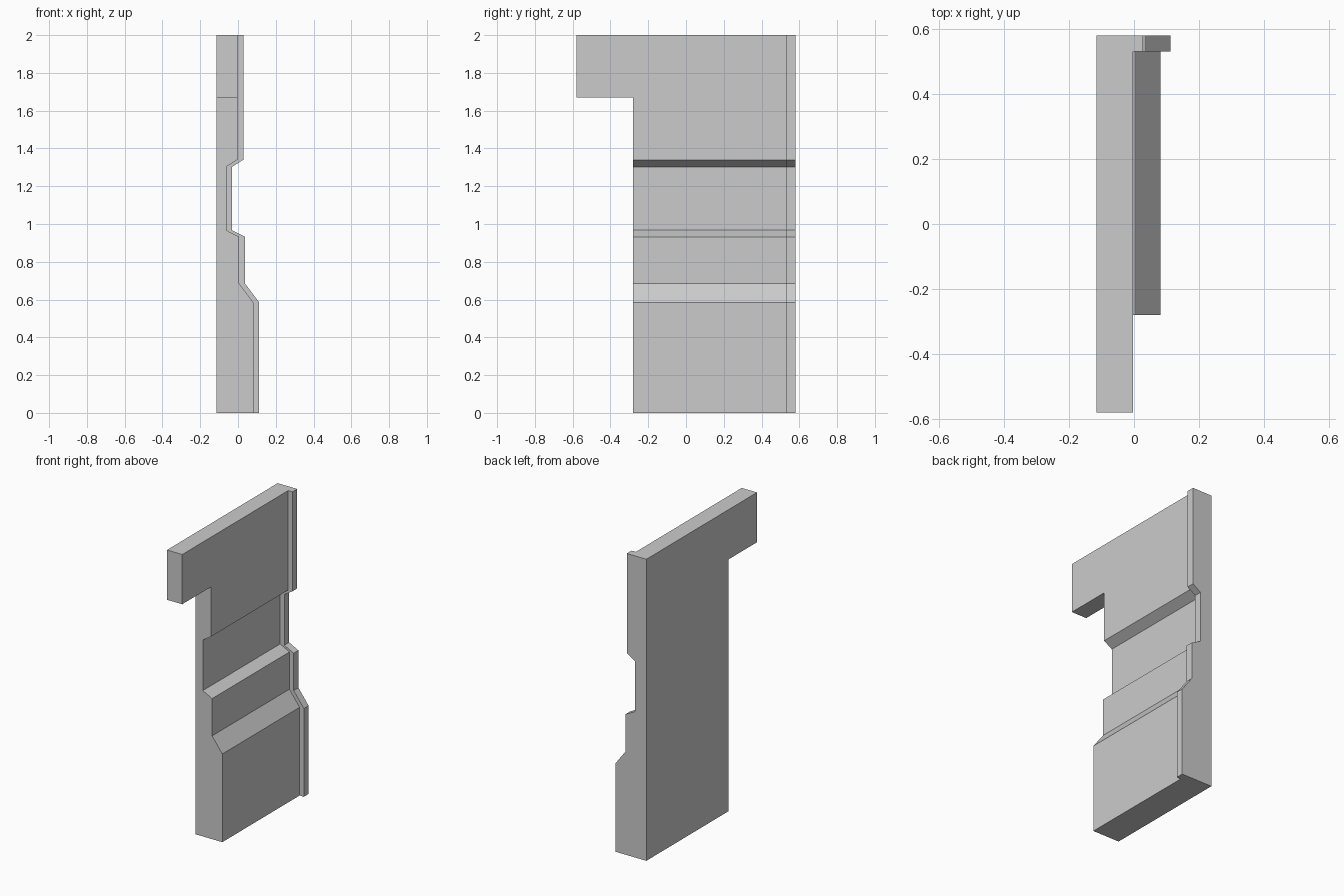
import bpy, bmesh

if "Cube" in bpy.data.objects:
    bpy.data.objects.remove(bpy.data.objects["Cube"])

BACK_X, ARM_Z, LIP = -0.115, 1.67, 0.031

# Stepped front profile (x, z), from the top down
FRONT = [(-0.003, 2.0), (-0.003, ARM_Z), (-0.003, 1.34), (-0.062, 1.303),
         (-0.062, 0.967), (0.006, 0.932), (0.006, 0.685), (0.081, 0.585), (0.081, 0.0)]
BACK = [(BACK_X, 0.0), (BACK_X, ARM_Z), (BACK_X, 2.0)]

bm = bmesh.new()


def section(y, offset):
    """One closed cross-section, with the front pushed out by offset."""
    pts = [(x + offset, z) for x, z in FRONT] + BACK
    return [bm.verts.new((x, y, z)) for x, z in pts]


# Panel and raised edge strip, lofted along y
rings = [section(-0.28, 0), section(0.53, 0), section(0.53, LIP), section(0.58, LIP)]
n = len(rings[0])
for a, b in zip(rings, rings[1:]):
    for i in range(n):
        j = (i + 1) % n
        bm.faces.new((a[i], a[j], b[j], b[i]))
bm.faces.new(rings[-1])

# Front end, split so that the upper part can extend into the arm
r = rings[0]
bm.faces.new(r[1:n - 1])
arm_end = bm.faces.new((r[0], r[1], r[n - 2], r[n - 1]))
ext = bmesh.ops.extrude_face_region(bm, geom=[arm_end])
bmesh.ops.translate(bm, vec=(0, -0.30, 0),
                    verts=[g for g in ext["geom"] if isinstance(g, bmesh.types.BMVert)])
if arm_end.is_valid:
    bm.faces.remove(arm_end)

# Clean up duplicate points and flat seams
bmesh.ops.remove_doubles(bm, verts=bm.verts, dist=1e-4)
bmesh.ops.dissolve_degenerate(bm, edges=bm.edges, dist=1e-4)
bmesh.ops.dissolve_limit(bm, angle_limit=0.01, verts=bm.verts, edges=bm.edges)
bmesh.ops.recalc_face_normals(bm, faces=bm.faces)

mesh = bpy.data.meshes.new("stepped_wall_panel")
bm.to_mesh(mesh)
bm.free()
bpy.context.collection.objects.link(bpy.data.objects.new("stepped_wall_panel", mesh))
